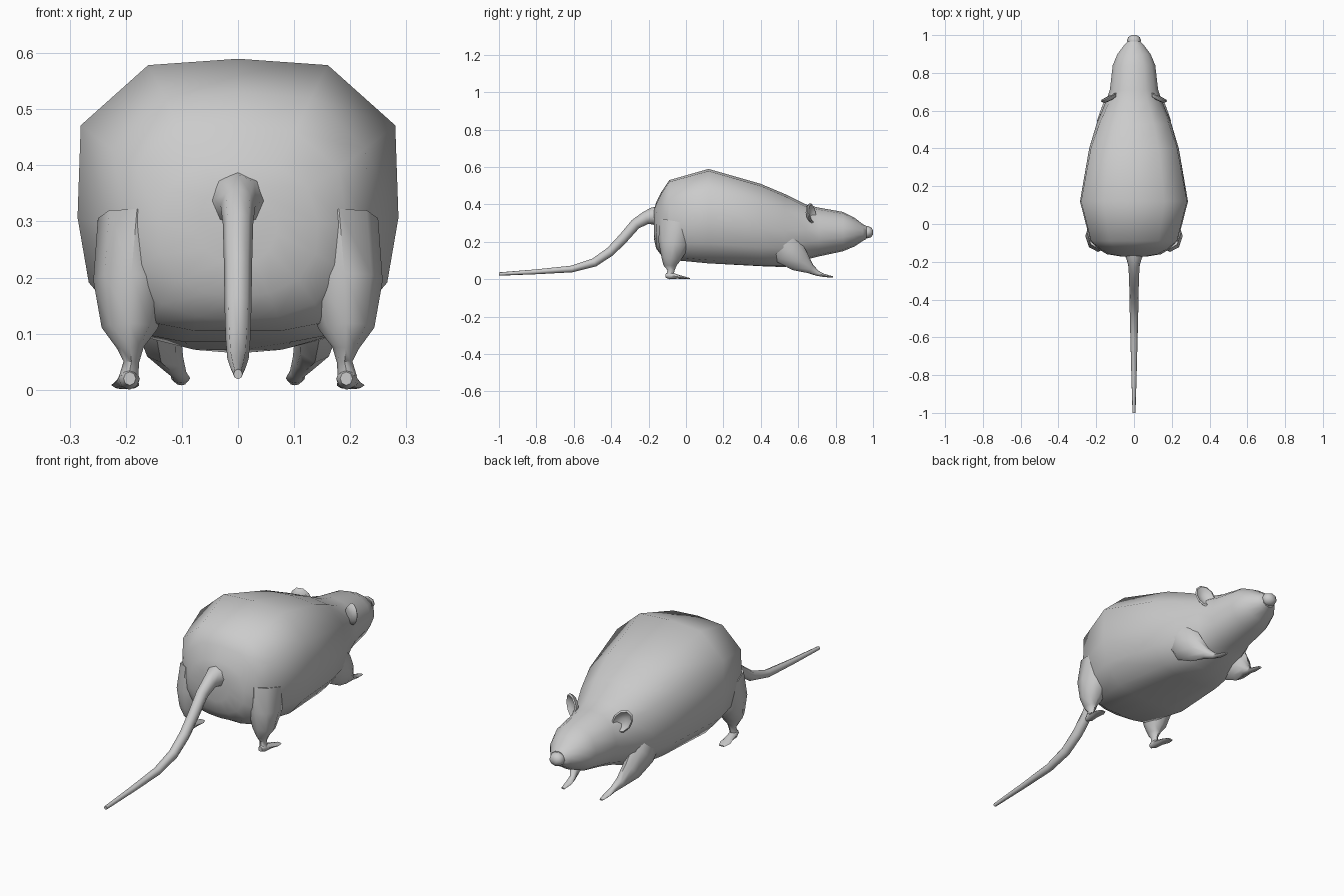
import bpy, bmesh, math
from mathutils import Vector

if "Cube" in bpy.data.objects:
    bpy.data.objects.remove(bpy.data.objects["Cube"])

fur = bpy.data.materials.new("grey fur")
fur.diffuse_color = (0.6, 0.6, 0.6, 1)
fur.use_nodes = True
fur.node_tree.nodes["Principled BSDF"].inputs["Base Color"].default_value = fur.diffuse_color


def loft(name, rings, angle=50, cap=True):
    """Skin a list of closed rings that share one point count."""
    bm = bmesh.new()
    rows = [[bm.verts.new(p) for p in r] for r in rings]
    n = len(rows[0])
    for a, b in zip(rows, rows[1:]):
        for i in range(n):
            j = (i + 1) % n
            bm.faces.new((a[i], a[j], b[j], b[i]))
    if cap:
        for r in (rows[0], rows[-1]):
            bm.faces.new(r)
    bmesh.ops.recalc_face_normals(bm, faces=bm.faces)
    me = bpy.data.meshes.new(name)
    bm.to_mesh(me)
    bm.free()
    me.materials.append(fur)
    ob = bpy.data.objects.new(name, me)
    bpy.context.collection.objects.link(ob)
    bpy.ops.object.select_all(action='DESELECT')
    ob.select_set(True)
    bpy.context.view_layer.objects.active = ob
    bpy.ops.object.shade_smooth_by_angle(angle=math.radians(angle))
    return ob


def tube(name, path, sides=8):
    """Path rows are x, y, z, half width, half height; rings turn with the path."""
    pts = [Vector(p[:3]) for p in path]
    rings = []
    for i, p in enumerate(path):
        t = (pts[min(i + 1, len(pts) - 1)] - pts[max(i - 1, 0)]).normalized()
        side = Vector((1, 0, 0))
        side = (side - t * side.dot(t)).normalized()
        up = side.cross(t)
        ring = []
        for k in range(sides):
            a = math.tau * k / sides
            ring.append(pts[i] + side * math.cos(a) * p[3] + up * math.sin(a) * p[4])
        rings.append(ring)
    return loft(name, rings)


def mirrored(name, build):
    for label, s in (("right", 1), ("left", -1)):
        build(f"{label}_{name}", s)


# Body and head: half profile of the boxy trunk, blended to an ellipse at the head
HALF = [(0, 1), (.56, .955), (.98, .53), (1, -.12), (.93, -.58), (.66, -.93), (.33, -1), (0, -1)]
FULL = HALF + [(-x, z) for x, z in HALF[-2:0:-1]]
# y, bottom, top, half width, roundness
SECTIONS = [
    (-.172, .22, .37, .07, 1), (-.16, .165, .41, .145, .6), (-.13, .125, .47, .195, .3),
    (-.09, .105, .53, .232, 0), (.12, .085, .59, .286, 0), (.40, .07, .51, .238, .1),
    (.53, .065, .455, .20, .3), (.64, .105, .40, .155, .6), (.71, .122, .383, .13, .7),
    (.84, .15, .36, .115, .8), (.90, .175, .33, .09, 1), (.945, .205, .295, .055, 1),
    (.965, .215, .285, .036, 1)]
rings = []
for y, lo, hi, w, r in SECTIONS:
    ring = []
    for k, (px, pz) in enumerate(FULL):
        a = math.tau * k / len(FULL)
        x = px * (1 - r) + math.sin(a) * r
        z = pz * (1 - r) + math.cos(a) * r
        ring.append((x * w, y, (lo + hi) / 2 + z * (hi - lo) / 2))
    rings.append(ring)
loft("body", rings)

# Nose
tube("nose", [(0, .945, .252, .026, .026), (0, .97, .252, .038, .033),
              (0, .99, .25, .03, .026), (0, 1, .25, .013, .012)])

# Tail, flared at the root
tube("tail", [(0, -.14, .335, .062, .058), (0, -.18, .338, .042, .046), (0, -.215, .328, .031, .035),
              (0, -.27, .295, .027, .029), (0, -.335, .22, .025, .027), (0, -.405, .148, .024, .025),
              (0, -.49, .09, .022, .023), (0, -.61, .055, .019, .018),
              (0, -.80, .04, .014, .013), (0, -1, .028, .008, .009)])


def hind_leg(name, s):
    # haunch, ankle and long foot
    tube(name, [(s * .18, -.04, .30, .07, .10), (s * .19, -.065, .19, .068, .085),
                (s * .193, -.08, .11, .05, .052), (s * .192, -.085, .075, .024, .036),
                (s * .19, -.08, .05, .014, .02), (s * .195, -.085, .022, .017, .018)])
    tube(name.replace("leg", "foot"),
         [(s * .193, -.108, .02, .011, .012), (s * .194, -.085, .02, .019, .02),
          (s * .197, -.045, .014, .02, .011), (s * .201, -.01, .008, .025, .007),
          (s * .203, .02, .004, .014, .003)])


def front_leg(name, s):
    # shoulder, forearm and toes reaching forward
    tube(name, [(s * .13, .47, .24, .06, .09), (s * .145, .55, .15, .05, .085),
                (s * .137, .61, .095, .036, .06), (s * .12, .665, .055, .023, .026),
                (s * .106, .705, .031, .014, .014), (s * .102, .74, .02, .017, .008),
                (s * .101, .785, .012, .009, .004)])


def ear(name, s):
    # cupped disc: back, rim and sunken front
    centre = Vector((s * .132, .668, .352))
    along = Vector((s * .88, -.46, .1)).normalized()
    up = Vector((s * .12, -.1, 1)).normalized()
    out = Vector((s * .46, .88, 0))
    rings = []
    for r, d in ((.3, -.016), (.8, -.012), (1, .004), (.86, .009), (.55, -.003), (.2, -.007)):
        rings.append([centre + along * math.cos(a) * .047 * r + up * math.sin(a) * .056 * r + out * d
                      for a in (math.tau * k / 10 for k in range(10))])
    loft(name, rings)


mirrored("hind_leg", hind_leg)
mirrored("front_leg", front_leg)
mirrored("ear", ear)
